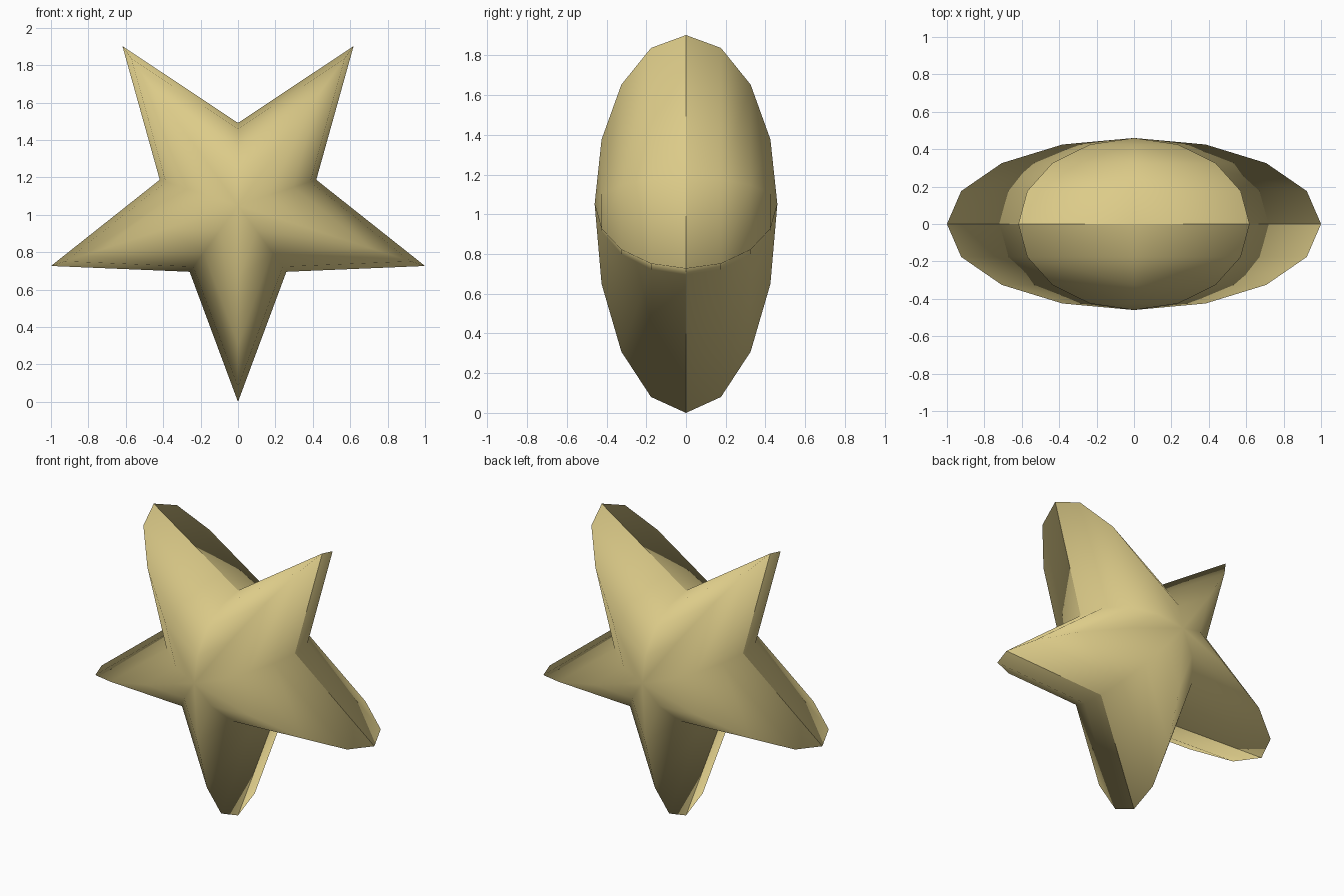
import bpy
import bmesh
from math import sin, cos, pi

cube = bpy.data.objects.get("Cube")
if cube:
    bpy.data.objects.remove(cube, do_unlink=True)

OUTER = 1 / sin(0.4 * pi)   # arm length that gives a width of 2
INNER = 0.44                # valley radius
DEPTH = 0.46                # half thickness
POINTS = 5
STEPS = 4                   # rings from the rim to each pole

gold = bpy.data.materials.new("pale gold")
gold.use_nodes = True
colour = (0.72, 0.60, 0.25, 1)
gold.diffuse_color = colour
gold.node_tree.nodes["Principled BSDF"].inputs["Base Color"].default_value = colour

bm = bmesh.new()


def star_ring(scale, y):
    """Star outline in the xz plane, first point straight down."""
    ring = []
    for i in range(2 * POINTS):
        a = i * pi / POINTS
        r = scale * (INNER if i % 2 else OUTER)
        ring.append(bm.verts.new((r * sin(a), y, OUTER - r * cos(a))))
    return ring


# Star outlines shrink along an elliptical arc from pole to pole
lats = [k * pi / (2 * STEPS) for k in range(1 - STEPS, STEPS)]
rings = [star_ring(cos(t), DEPTH * sin(t)) for t in lats]
front = bm.verts.new((0, -DEPTH, OUTER))
back = bm.verts.new((0, DEPTH, OUTER))

n = 2 * POINTS
for i in range(n):
    j = (i + 1) % n
    for a, b in zip(rings, rings[1:]):
        bm.faces.new((a[i], a[j], b[j], b[i]))
    bm.faces.new((front, rings[0][j], rings[0][i]))
    bm.faces.new((back, rings[-1][i], rings[-1][j]))
bmesh.ops.recalc_face_normals(bm, faces=bm.faces)

# Soft ridges everywhere, with a crisp seam where the two halves meet
for f in bm.faces:
    f.smooth = True
for e in bm.edges:
    e.smooth = not all(abs(v.co.y) < 1e-5 for v in e.verts)

mesh = bpy.data.meshes.new("star")
bm.to_mesh(mesh)
bm.free()
mesh.materials.append(gold)
star = bpy.data.objects.new("star", mesh)
bpy.context.collection.objects.link(star)
